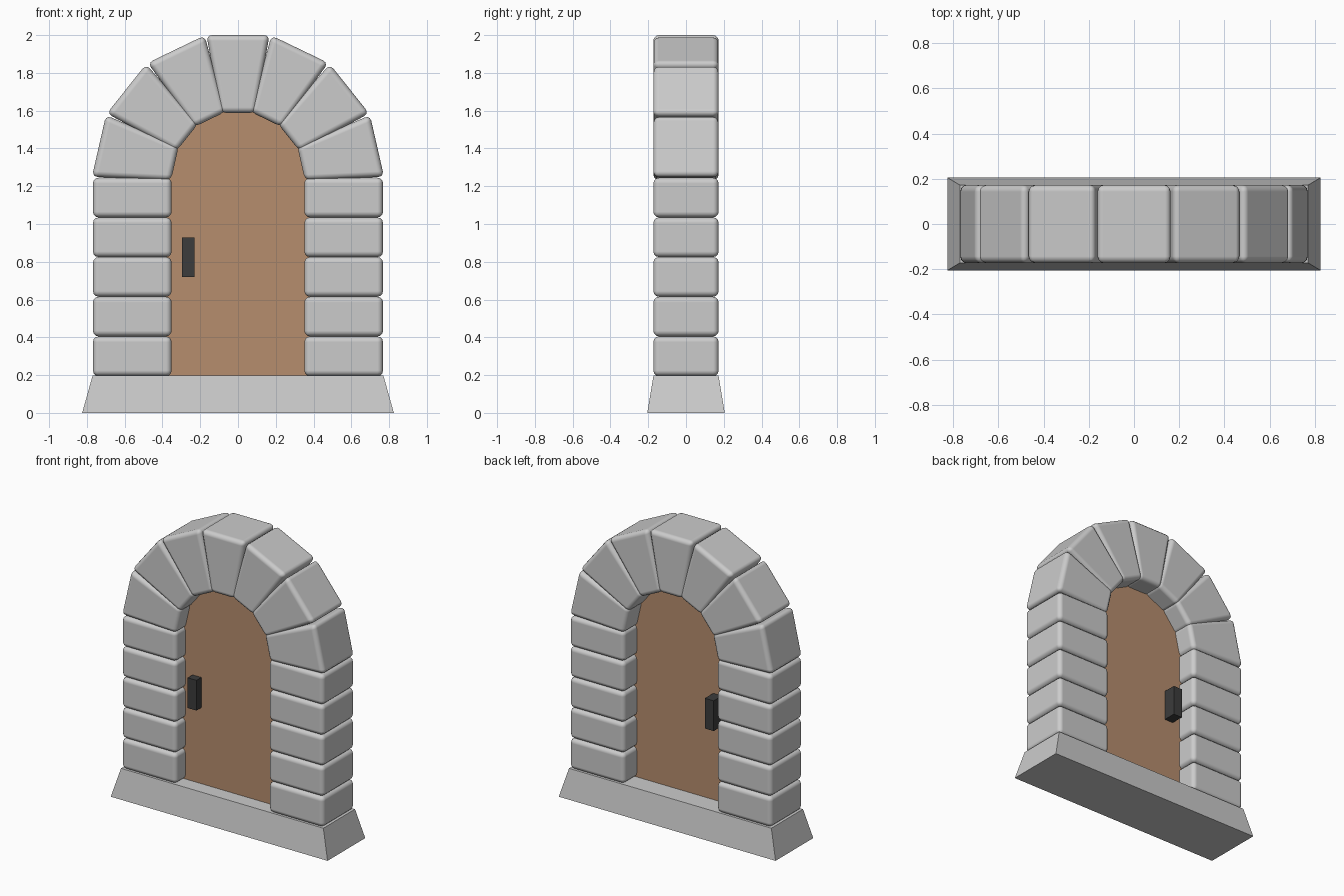
import bpy, math
from mathutils import Matrix, Vector

if "Cube" in bpy.data.objects:
    bpy.data.objects.remove(bpy.data.objects["Cube"])

SPRING = 1.245  # height where the arch starts
DEPTH = 0.173   # half thickness of the stonework


def material(name, color):
    m = bpy.data.materials.new(name)
    m.diffuse_color = color
    m.use_nodes = True
    m.node_tree.nodes["Principled BSDF"].inputs["Base Color"].default_value = m.diffuse_color
    return m


def prism(name, profile, y0, y1, mat=None, bevel=0):
    """Extrude an anticlockwise x-z profile from y0 to y1."""
    n = len(profile)
    verts = [(x, y, z) for y in (y0, y1) for x, z in profile]
    faces = [list(range(n)), list(range(2 * n - 1, n - 1, -1))]
    faces += [(i, i + n, (i + 1) % n + n, (i + 1) % n) for i in range(n)]
    me = bpy.data.meshes.new(name)
    me.from_pydata(verts, [], faces)
    ob = bpy.data.objects.new(name, me)
    bpy.context.collection.objects.link(ob)
    if mat:
        me.materials.append(mat)
    if bevel:
        b = ob.modifiers.new("rounded_edges", 'BEVEL')
        b.width, b.segments = bevel, 3
        b.limit_method = 'NONE'
        b.harden_normals = True
        me.shade_smooth()
    return ob


def box(x0, x1, z0, z1):
    return [(x0, z0), (x1, z0), (x1, z1), (x0, z1)]


# Tapered foundation slab
base = prism("base", box(-0.825, 0.825, 0, 0.197), -0.205, 0.205)
for v in base.data.vertices:
    if v.co.z > 0.1:
        v.co.x *= 0.77 / 0.825
        v.co.y *= 0.172 / 0.205

# Stacked pillar stones on both sides
for side, cx in (("left", -0.5595), ("right", 0.5595)):
    for i in range(5):
        z = 0.195 + 0.21 * i
        prism(f"pillar_stone_{side}_{i + 1}",
              box(cx - 0.2085, cx + 0.2085, z, z + 0.21), -DEPTH, DEPTH, bevel=0.03)

# Seven wedge stones fanned around the arch centre
wedge = [(-0.092, 0.343), (0.092, 0.343), (0.167, 0.755), (-0.167, 0.755)]
for i in range(-3, 4):
    stone = prism(f"arch_stone_{i + 4}", wedge, -DEPTH, DEPTH, bevel=0.03)
    stone.matrix_world = (Matrix.Translation(Vector((0, 0, SPRING)))
                          @ Matrix.Rotation(math.pi / 7 * i, 4, 'Y'))

# Arched wooden door panel, recessed deeper at the back
wood = material("wood", (0.47, 0.27, 0.155, 1))
arch = [(0.53 * math.cos(math.pi * k / 14), SPRING + 0.41 * math.sin(math.pi * k / 14))
        for k in range(15)]
prism("door", [(-0.53, 0.195), (0.53, 0.195)] + arch, -0.07, 0.033, wood)

# Handle block passing through the door
iron = material("iron", (0.045, 0.045, 0.045, 1))
prism("door_handle", box(-0.297, -0.23, 0.72, 0.928), -0.123, 0.123, iron)
